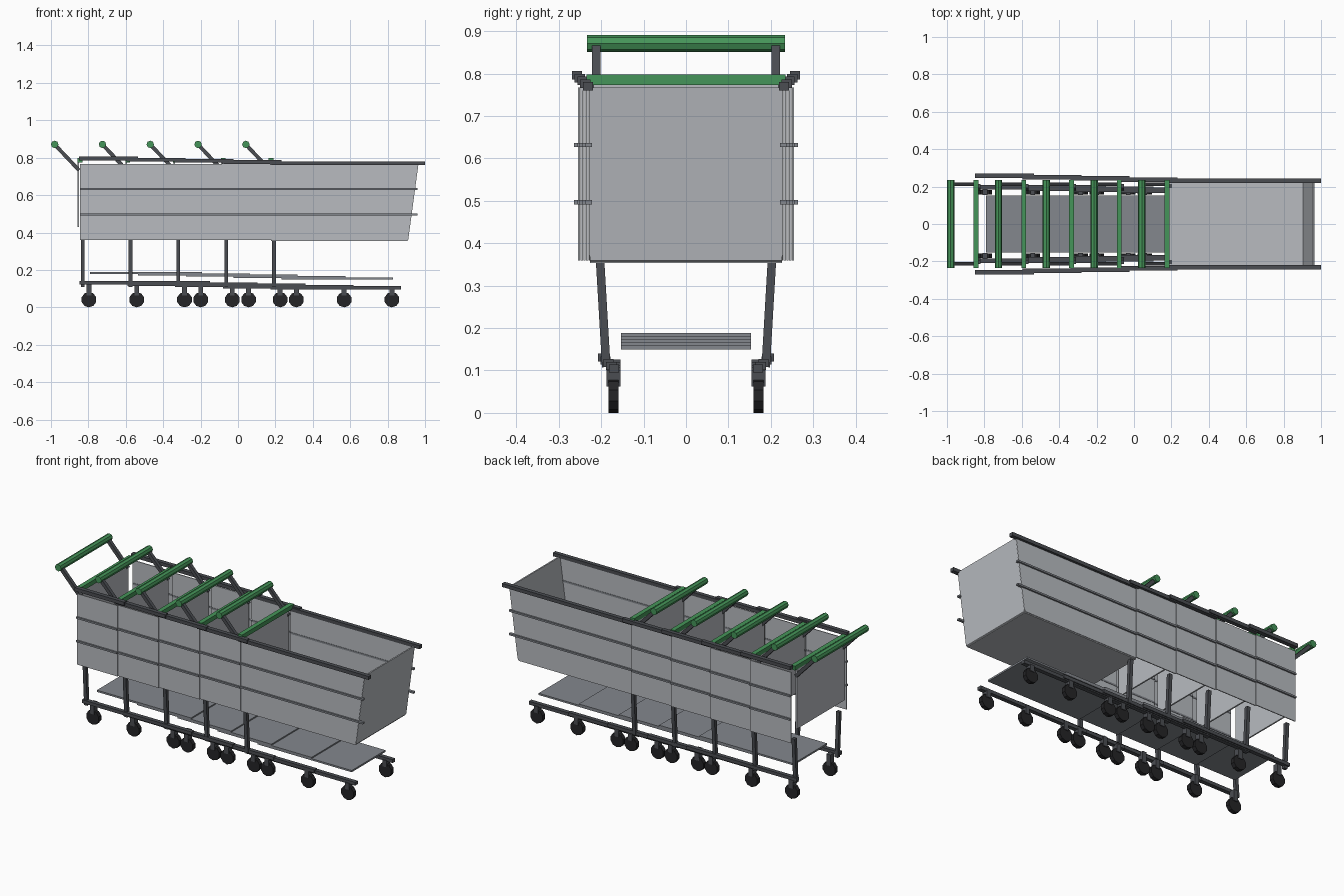
import bpy
import bmesh
from math import pi
from mathutils import Vector, Matrix

cube = bpy.data.objects.get("Cube")
if cube:
    bpy.data.objects.remove(cube, do_unlink=True)


def material(name, r, g, b):
    m = bpy.data.materials.new(name)
    m.use_nodes = True
    m.diffuse_color = (r, g, b, 1)
    m.node_tree.nodes["Principled BSDF"].inputs["Base Color"].default_value = (r, g, b, 1)
    return m


PANEL = material("light grey panel", 0.48, 0.50, 0.53)
TRAY = material("mid grey shelf", 0.23, 0.245, 0.27)
FRAME = material("dark grey frame", 0.07, 0.075, 0.085)
RUBBER = material("black rubber", 0.018, 0.018, 0.02)
GREEN = material("green grip", 0.06, 0.30, 0.10)


def finish(name, bm, mat):
    bmesh.ops.recalc_face_normals(bm, faces=bm.faces)
    mesh = bpy.data.meshes.new(name)
    bm.to_mesh(mesh)
    bm.free()
    mesh.materials.append(mat)
    obj = bpy.data.objects.new(name, mesh)
    bpy.context.collection.objects.link(obj)
    return obj


def box(name, mat, x, y, z):
    """Box between pairs of limits."""
    bm = bmesh.new()
    size = [b - a for a, b in (x, y, z)]
    mid = Vector([(a + b) / 2 for a, b in (x, y, z)])
    bmesh.ops.create_cube(bm, size=1, matrix=Matrix.Translation(mid) @ Matrix.Diagonal((*size, 1)))
    return finish(name, bm, mat)


def bar(name, mat, a, b, width):
    """Square bar between two points."""
    a, b = Vector(a), Vector(b)
    bm = bmesh.new()
    turn = (b - a).to_track_quat('Z', 'Y').to_matrix().to_4x4()
    bmesh.ops.create_cube(bm, size=1, matrix=Matrix.Translation((a + b) / 2) @ turn
                          @ Matrix.Diagonal((width, width, (b - a).length, 1)))
    return finish(name, bm, mat)


def rod(name, mat, centre, radius, length, sides):
    """Faceted cylinder lying along y."""
    bm = bmesh.new()
    bmesh.ops.create_cone(bm, cap_ends=True, segments=sides, radius1=radius, radius2=radius,
                          depth=length, matrix=Matrix.Translation(centre) @ Matrix.Rotation(pi / 2, 4, 'X'))
    return finish(name, bm, mat)


def prism(name, mat, profile, y0, y1):
    """Side profile in x and z, extruded along y."""
    bm = bmesh.new()
    face = bm.faces.new([bm.verts.new((x, y0, z)) for x, z in profile])
    new = bmesh.ops.extrude_face_region(bm, geom=[face])["geom"]
    bmesh.ops.translate(bm, vec=(0, y1 - y0, 0), verts=[v for v in new if isinstance(v, bmesh.types.BMVert)])
    return finish(name, bm, mat)


CARTS, PITCH, NEST = 5, 0.2555, 0.0065
FLOOR, RIM = 0.36, 0.767

for i in range(CARTS):
    x = -0.845 + i * PITCH              # rear edge of this cart
    n = (CARTS - 1 - i) * NEST          # carts further back sit wider and higher
    lead = i == CARTS - 1

    # Push handle, rear crossbar and rear flap
    rod("handle_grip", GREEN, (x - 0.135, 0, 0.871), 0.02, 0.468, 8)
    box("rear_crossbar", GREEN, (x - 0.013, x + 0.013), (-0.235, 0.235), (0.773, 0.798))
    box("rear_flap", PANEL, (x - 0.012, x - 0.004), (-0.218, 0.218), (0.43, 0.775))

    # Lower shelf
    box("lower_shelf", TRAY, (x + 0.055, x + 0.653), (-0.153, 0.153), (0.15 + n * 1.1, 0.16 + n * 1.1))

    for s in (-1, 1):
        def span(a, b):
            return (s * a, s * b)

        # Basket side, with a sloping end on the leading cart
        y = 0.224 + n
        end = x + PITCH + 0.003
        profile = [(x, FLOOR), (end, FLOOR), (end, RIM), (x, RIM)]
        if lead:
            profile = [(x, FLOOR), (0.9, FLOOR), (0.911, 0.372), (0.964, RIM), (x, RIM)]
        prism("basket_side", PANEL, profile, s * y, s * (y + 0.005))

        # Side wires and top rail
        for z in (0.497, 0.632):
            box("side_wire", TRAY, (x, 0.96 if lead else end), span(y - 0.002, y + 0.014), (z - 0.005, z + 0.005))
        box("top_rail", FRAME, (x - 0.006, 1.0 if lead else x + 0.31),
            span(0.219 + n, 0.243 + n), (0.76 + n, 0.78 + n))

        # Handle arm, rear leg and lower rail
        bar("handle_arm", FRAME, (x - 0.13, s * 0.212, 0.865), (x - 0.005, s * 0.212, 0.733), 0.02)
        bar("rear_leg", FRAME, (x + 0.015, s * 0.203, 0.365), (x + 0.015, s * 0.188, 0.108), 0.02)
        box("lower_rail", FRAME, (x - 0.002, x + 0.695), span(0.158 + n, 0.182 + n), (0.095 + n, 0.114 + n))

        # Casters
        for wx in (x + 0.048, x + 0.646):
            box("caster_fork", FRAME, (wx - 0.013, wx + 0.013), span(0.154, 0.187), (0.062, 0.10 + n))
            rod("caster_wheel", RUBBER, (wx, s * 0.171, 0.041), 0.041, 0.024, 10)

# Basket floor and sloping front of the leading cart
lead_x = -0.845 + (CARTS - 1) * PITCH
box("basket_floor", PANEL, (lead_x, 0.905), (-0.226, 0.226), (0.354, 0.362))
prism("basket_front", PANEL, [(0.902, 0.355), (0.91, 0.36), (0.965, RIM), (0.957, RIM)], -0.227, 0.227)
